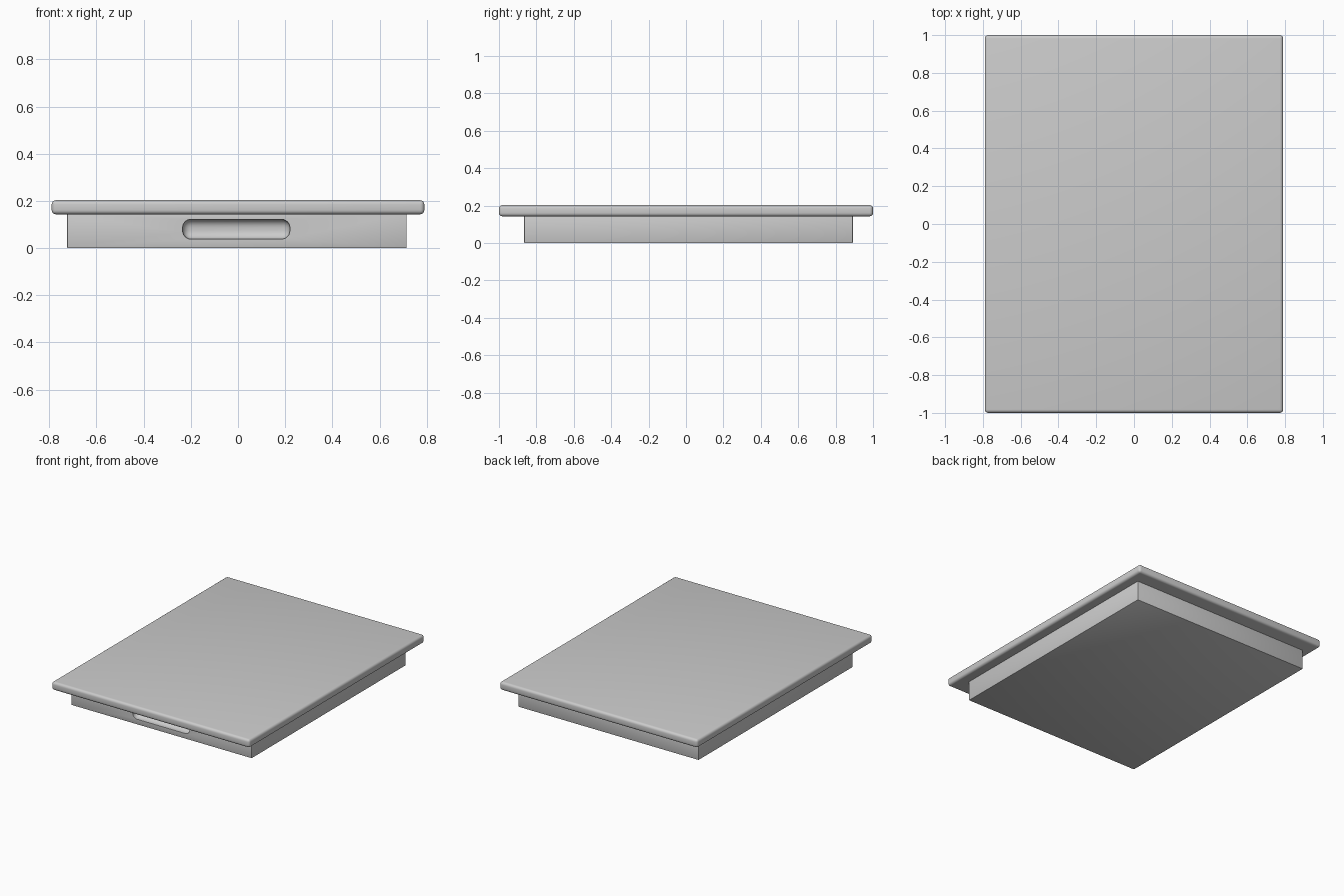
import bpy
import bmesh
from mathutils import Vector

if "Cube" in bpy.data.objects:
    bpy.data.objects.remove(bpy.data.objects["Cube"])


def rounded_box(name, lo, hi, bevel, segments):
    """Box spanning two corners with all edges rounded."""
    lo, hi = Vector(lo), Vector(hi)
    bm = bmesh.new()
    bmesh.ops.create_cube(bm, size=1)
    for v in bm.verts:
        v.co = Vector(((lo[i] + hi[i]) / 2 + v.co[i] * (hi[i] - lo[i]) for i in range(3)))
    bmesh.ops.bevel(bm, geom=bm.edges[:], offset=bevel, segments=segments,
                    profile=0.5, affect='EDGES')
    mesh = bpy.data.meshes.new(name)
    bm.to_mesh(mesh)
    bm.free()
    obj = bpy.data.objects.new(name, mesh)
    bpy.context.collection.objects.link(obj)
    return obj


def smooth(obj):
    bpy.ops.object.select_all(action='DESELECT')
    obj.select_set(True)
    bpy.context.view_layer.objects.active = obj
    bpy.ops.object.shade_smooth_by_angle(angle=0.6)


# overhanging top slab with soft edges
slab = rounded_box("top_slab", (-0.79, -1.0, 0.143), (0.79, 1.0, 0.203), 0.018, 4)

# smaller base set slightly off centre
base = rounded_box("base", (-0.725, -0.865, 0.0), (0.715, 0.892, 0.148), 0.004, 2)

# scooped finger grip in the front of the base
cutter = rounded_box("grip_cutter", (-0.235, -0.96, 0.038), (0.22, -0.815, 0.122), 0.036, 6)
cutter.hide_render = True

cut = base.modifiers.new("grip", 'BOOLEAN')
cut.operation = 'DIFFERENCE'
cut.solver = 'EXACT'
cut.object = cutter
bpy.context.view_layer.objects.active = base
bpy.ops.object.modifier_apply(modifier=cut.name)
bpy.data.objects.remove(cutter)

for part in (slab, base):
    smooth(part)
